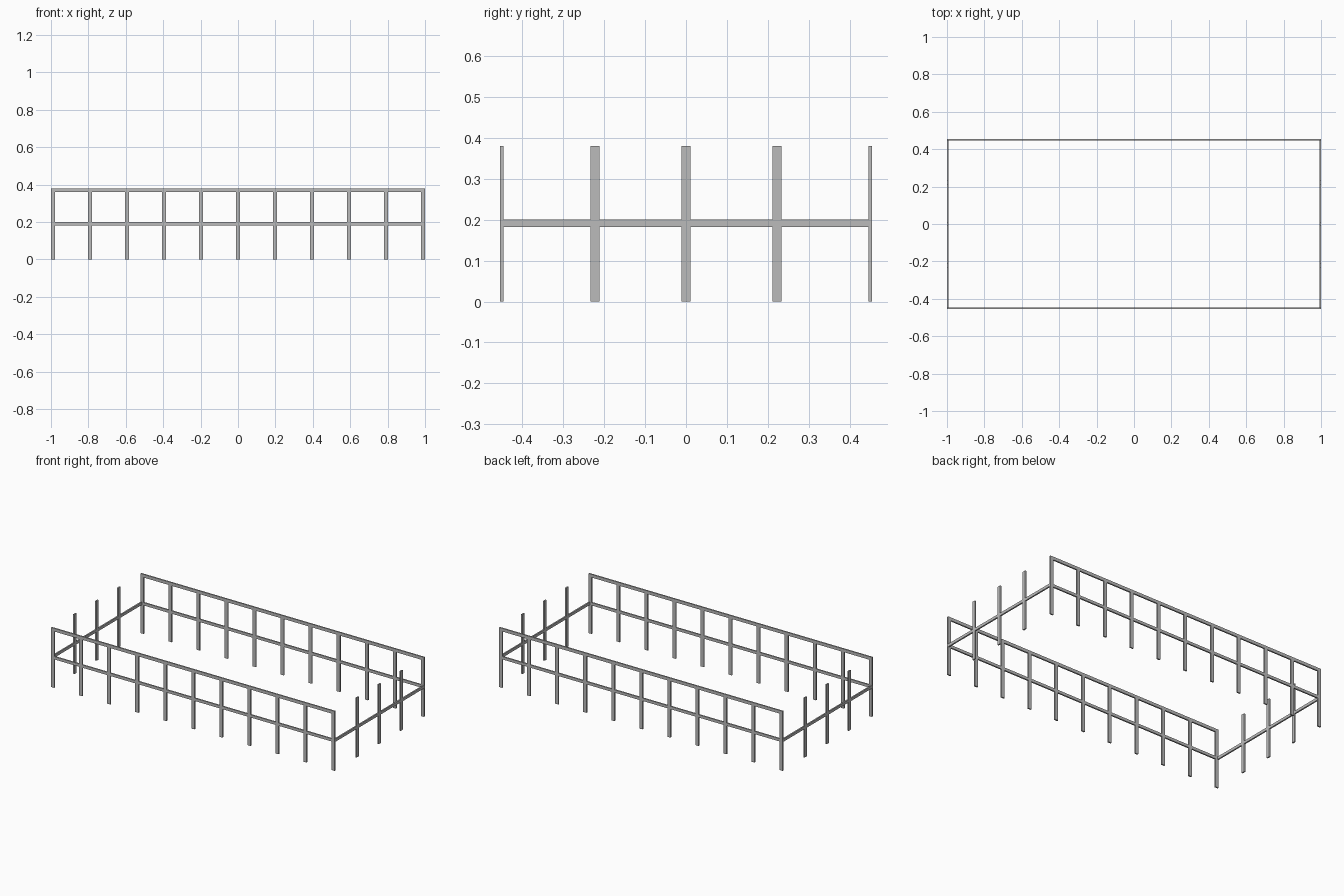
import bpy

if "Cube" in bpy.data.objects:
    bpy.data.objects.remove(bpy.data.objects["Cube"])

grey = bpy.data.materials.new("grey metal")
grey.diffuse_color = (0.5, 0.5, 0.5, 1)
grey.use_nodes = True
grey.node_tree.nodes["Principled BSDF"].inputs["Base Color"].default_value = grey.diffuse_color

HX, HY = 1.0, 0.455      # outer half sizes
H = 0.38                 # post height
W, T = 0.022, 0.009      # bar width and thickness
MID = (0.182, 0.2)       # middle rail, bottom and top
TOP = (0.36, H)          # top rail, bottom and top


def bar(name, x, y, z):
    """Box between (low, high) pairs on each axis."""
    bpy.ops.mesh.primitive_cube_add(
        size=1, location=[(a + b) / 2 for a, b in (x, y, z)])
    ob = bpy.context.object
    ob.name = name
    ob.scale = [b - a for a, b in (x, y, z)]
    bpy.ops.object.transform_apply(location=False, rotation=False, scale=True)
    ob.data.materials.append(grey)


def span(c, w):
    return (c - w / 2, c + w / 2)


post_x = [(HX - W / 2) * (i / 5 - 1) for i in range(11)]

# Long sides: posts, middle rail pieces between posts, top rail over them
for side, s in (("front", -1), ("back", 1)):
    y = span(s * (HY - T / 2), T)
    for i, x in enumerate(post_x):
        bar(f"{side}_post", span(x, W), y, (0, TOP[0]))
        if i:
            bar(f"{side}_middle_rail", (post_x[i - 1] + W / 2, x - W / 2), y, MID)
    bar(f"{side}_top_rail", (-HX, HX), y, TOP)

# Short sides: three free-standing posts joined by a middle rail
for side, s in (("left", -1), ("right", 1)):
    x = span(s * (HX - T / 2), T)
    post_y = (-0.222, 0, 0.222)
    for y in post_y:
        bar(f"{side}_post", x, span(y, W), (0, H))
    ends = [-HY + T] + [y + d * W / 2 for y in post_y for d in (-1, 1)] + [HY - T]
    for a, b in zip(ends[::2], ends[1::2]):
        bar(f"{side}_middle_rail", x, (a, b), MID)
